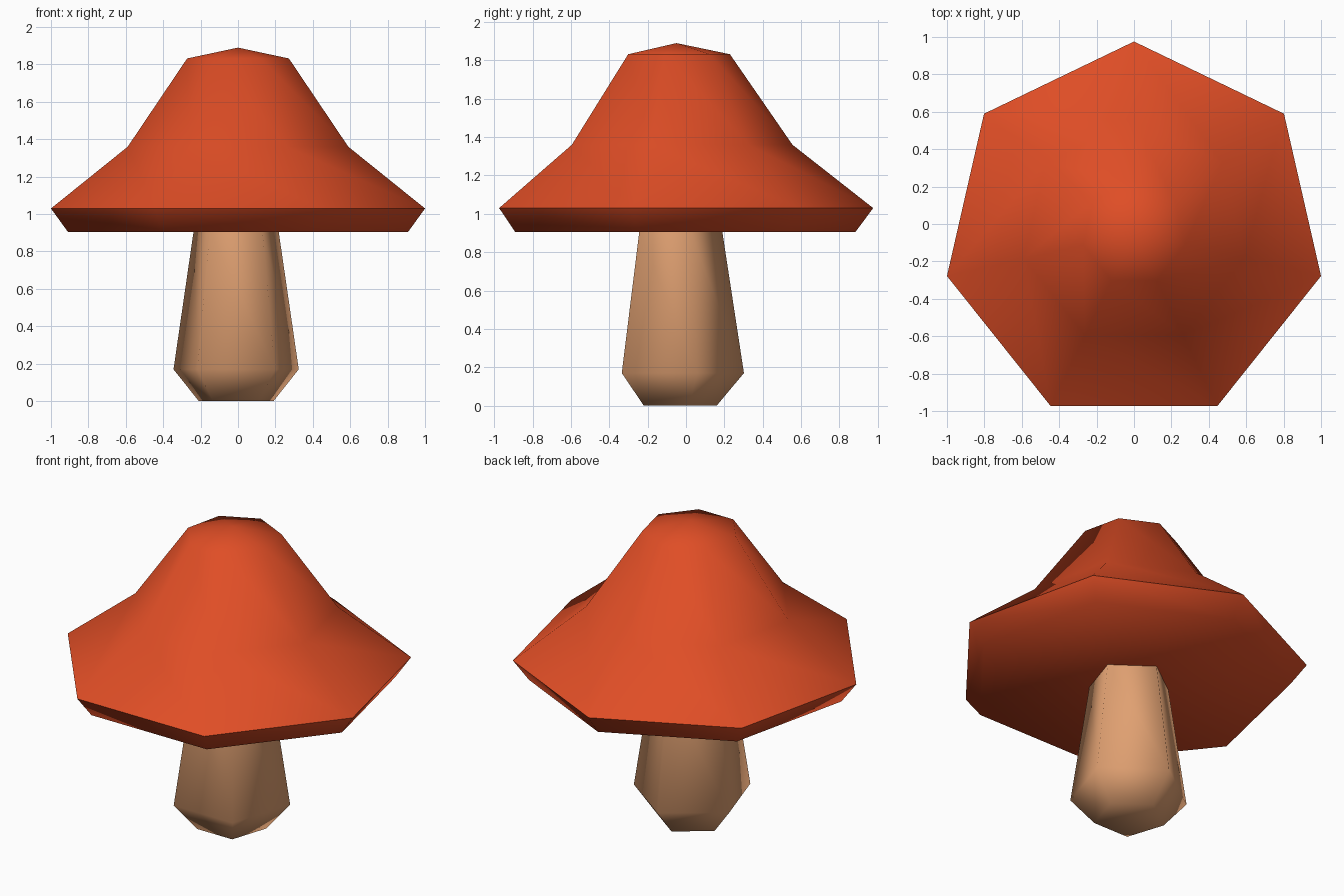
import bpy, bmesh, math

if "Cube" in bpy.data.objects:
    bpy.data.objects.remove(bpy.data.objects["Cube"])


def material(name, rgb):
    m = bpy.data.materials.new(name)
    m.diffuse_color = (*rgb, 1)
    m.use_nodes = True
    m.node_tree.nodes["Principled BSDF"].inputs["Base Color"].default_value = m.diffuse_color
    return m


def lathe(name, sides, centre, rings, mat, apex=None):
    """Stack of regular polygons (radius, z), one corner pointing to +y."""
    bm = bmesh.new()
    loops = []
    for r, z in rings:
        loops.append([bm.verts.new((centre[0] + r * math.sin(2 * math.pi * i / sides),
                                    centre[1] + r * math.cos(2 * math.pi * i / sides), z))
                      for i in range(sides)])
    for a, b in zip(loops, loops[1:]):
        for i in range(sides):
            j = (i + 1) % sides
            bm.faces.new((a[i], a[j], b[j], b[i]))
    bm.faces.new(loops[0])
    if apex is None:
        bm.faces.new(loops[-1])
    else:
        tip = bm.verts.new((*centre, apex))
        for i in range(sides):
            bm.faces.new((loops[-1][i], loops[-1][(i + 1) % sides], tip))
    bmesh.ops.recalc_face_normals(bm, faces=bm.faces)
    mesh = bpy.data.meshes.new(name)
    bm.to_mesh(mesh)
    bm.free()
    mesh.materials.append(mat)
    ob = bpy.data.objects.new(name, mesh)
    bpy.context.collection.objects.link(ob)
    # soft shading everywhere except the sharp cap rim
    bpy.ops.object.select_all(action='DESELECT')
    ob.select_set(True)
    bpy.context.view_layer.objects.active = ob
    bpy.ops.object.shade_smooth_by_angle(angle=math.radians(78))
    return ob


red = material("cap red", (0.74, 0.075, 0.019))
tan = material("stem tan", (0.74, 0.35, 0.165))

# seven-sided cap: underside, rim, flared skirt, dome, shallow peak
lathe("cap", 7, (0, -0.05),
      [(0.933, 0.905), (1.0257, 1.03), (0.605, 1.36), (0.279, 1.832)], red, apex=1.89)

# five-sided stem: narrow foot, bulge, taper to the cap
lathe("stem", 5, (-0.01, -0.05),
      [(0.21, 0.0), (0.352, 0.17), (0.239, 0.908)], tan)
